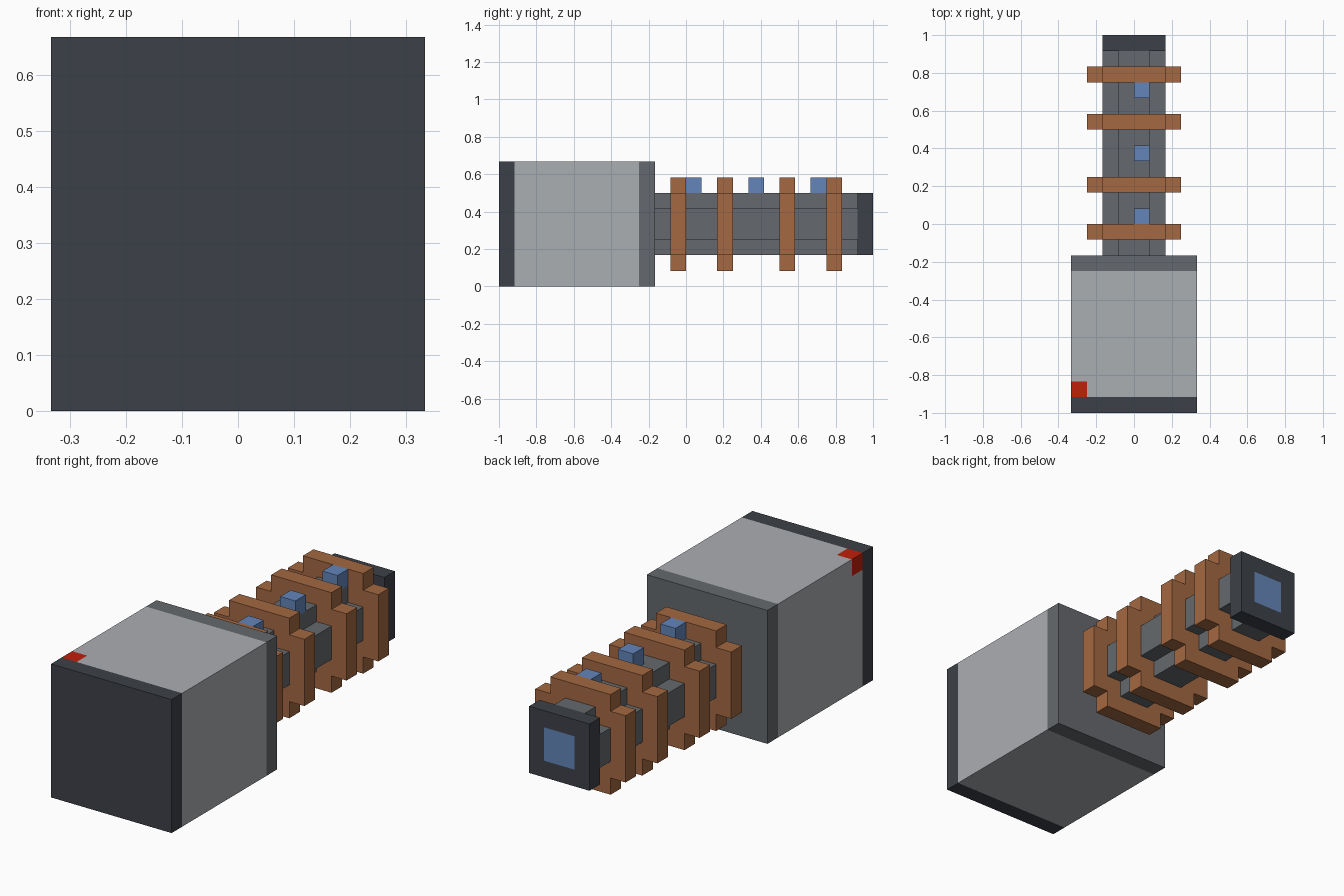
import bpy
import bmesh
from mathutils import Vector

U = 1 / 12  # one building block

cube = bpy.data.objects.get("Cube")
if cube:
    bpy.data.objects.remove(cube, do_unlink=True)


def material(name, rgb):
    m = bpy.data.materials.new(name)
    m.use_nodes = True
    colour = (*rgb, 1)
    m.diffuse_color = colour
    bsdf = next(n for n in m.node_tree.nodes if n.type == "BSDF_PRINCIPLED")
    bsdf.inputs["Base Color"].default_value = colour
    return m


light = material("light grey", (0.41, 0.425, 0.45))
grey = material("mid grey", (0.13, 0.141, 0.153))
dark = material("dark slate", (0.046, 0.053, 0.065))
copper = material("copper", (0.37, 0.138, 0.054))
blue = material("blue", (0.127, 0.235, 0.49))
red = material("red", (0.53, 0.014, 0.003))


def finish(name, bm, mats, rule=None):
    """Turn a mesh in block units into an object, colouring faces by a rule."""
    bmesh.ops.recalc_face_normals(bm, faces=bm.faces)
    if rule:
        for f in bm.faces:
            f.material_index = rule(f.calc_center_median(), f.normal)
    bmesh.ops.scale(bm, vec=(U, U, U), verts=bm.verts)
    mesh = bpy.data.meshes.new(name)
    bm.to_mesh(mesh)
    bm.free()
    for m in mats:
        mesh.materials.append(m)
    obj = bpy.data.objects.new(name, mesh)
    bpy.context.collection.objects.link(obj)
    return obj


def box(lo, hi, cuts=()):
    """Box between two corners, sliced by (axis, position) planes."""
    bm = bmesh.new()
    bmesh.ops.create_cube(bm, size=1)
    lo, hi = Vector(lo), Vector(hi)
    bmesh.ops.scale(bm, vec=hi - lo, verts=bm.verts)
    bmesh.ops.translate(bm, vec=(lo + hi) / 2, verts=bm.verts)
    for axis, pos in cuts:
        normal = Vector((0, 0, 0))
        normal[axis] = 1
        bmesh.ops.bisect_plane(bm, geom=bm.verts[:] + bm.edges[:] + bm.faces[:],
                               plane_co=normal * pos, plane_no=normal)
    return bm


def notched_bar(r, y0, y1):
    """Square bar of half-width r with one block cut from each corner."""
    n = r - 1
    quarter = [(r, n), (n, n), (n, r)]
    outline = []
    for _ in range(4):
        outline += quarter
        quarter = [(-z, x) for x, z in quarter]
    bm = bmesh.new()
    face = bm.faces.new([bm.verts.new((x, y0, z + 4)) for x, z in outline])
    ext = bmesh.ops.extrude_face_region(bm, geom=[face], use_keep_orig=True)
    moved = [g for g in ext["geom"] if isinstance(g, bmesh.types.BMVert)]
    bmesh.ops.translate(bm, vec=(0, y1 - y0, 0), verts=moved)
    return bm


# Head block: dark front band, light middle, grey rear band, red corner mark
def head_colour(c, n):
    if c.y < -11:
        return 2
    if c.y > -3:
        return 1
    return 3 if c.x < -3 and c.y < -10 and c.z > 7 else 0


finish("head_block",
       box((-4, -12, 0), (4, -2, 8), [(1, -11), (1, -10), (1, -3), (0, -3), (2, 7)]),
       [light, grey, dark, red], head_colour)

# Handle shaft with notched corners
finish("handle_shaft", notched_bar(2, -2, 11), [grey])

# Grip rings around the shaft
for i, y in enumerate((-1, 2, 6, 9), 1):
    finish(f"grip_ring_{i}", notched_bar(3, y, y + 1), [copper])

# Blue studs along the top of the shaft
for i, y in enumerate((0, 4, 8), 1):
    finish(f"stud_{i}", box((0, y, 6), (1, y + 1, 7)), [blue])

# End cap with a blue square on its rear face
finish("end_cap",
       box((-2, 11, 2), (2, 12, 6), [(0, -1), (0, 1), (2, 3), (2, 5)]),
       [dark, blue],
       lambda c, n: int(n.y > 0.5 and abs(c.x) < 1 and abs(c.z - 4) < 1))
